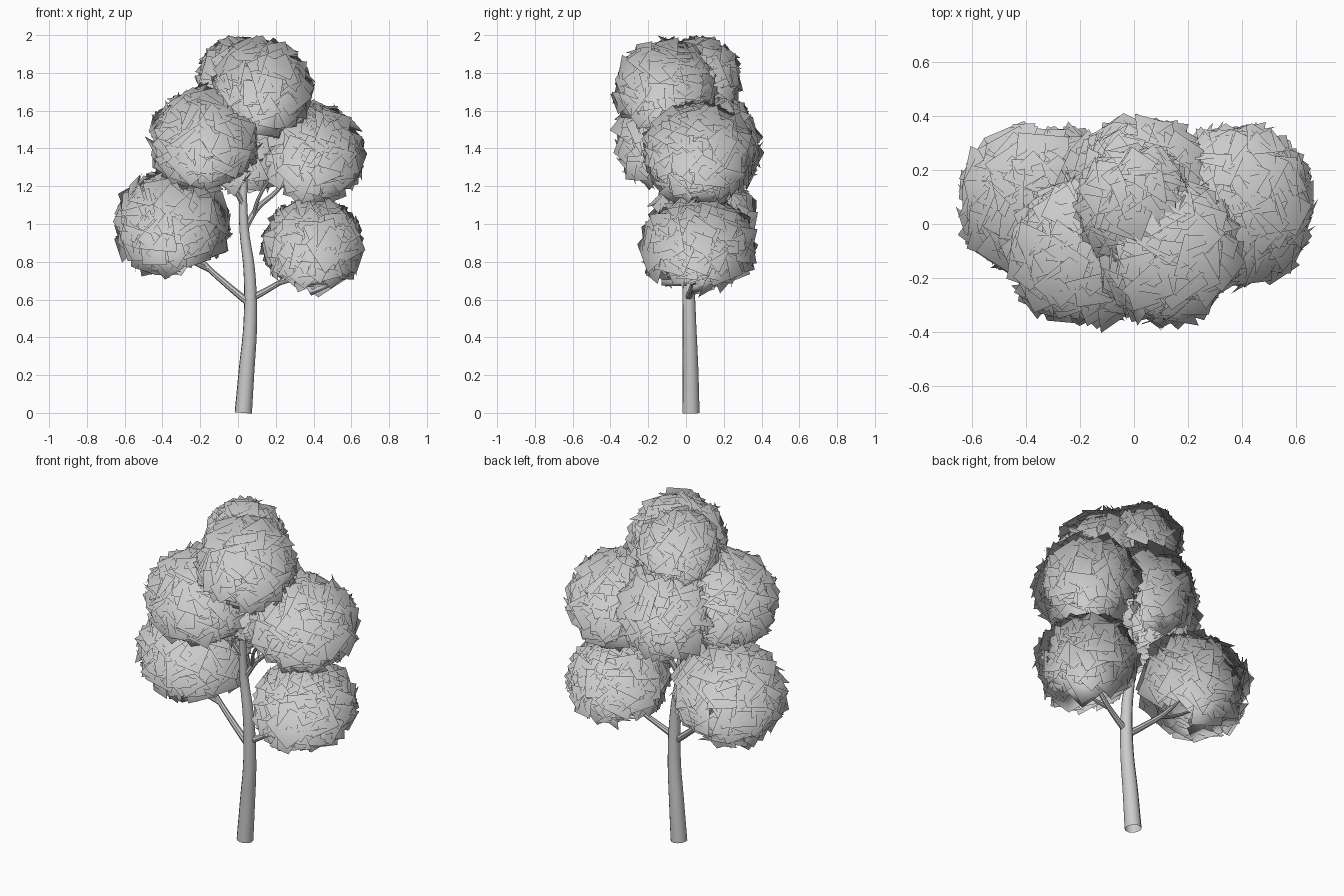
import bpy, bmesh, random
from mathutils import Vector

if "Cube" in bpy.data.objects:
    bpy.data.objects.remove(bpy.data.objects["Cube"])

random.seed(7)


def limb(name, pts, sides=2):
    """Tapered round limb along points (x, y, z, radius)."""
    cu = bpy.data.curves.new(name, 'CURVE')
    cu.dimensions = '3D'
    cu.bevel_depth = 1.0
    cu.bevel_resolution = sides
    cu.resolution_u = 5
    sp = cu.splines.new('BEZIER')
    sp.bezier_points.add(len(pts) - 1)
    for bp, (x, y, z, r) in zip(sp.bezier_points, pts):
        bp.co = (x, y, z)
        bp.radius = r
        bp.handle_left_type = bp.handle_right_type = 'AUTO'
    ob = bpy.data.objects.new(name, cu)
    bpy.context.collection.objects.link(ob)
    bpy.ops.object.select_all(action='DESELECT')
    ob.select_set(True)
    bpy.context.view_layer.objects.active = ob
    bpy.ops.object.convert(target='MESH')
    bpy.ops.object.shade_smooth_by_angle()


def leaf_clump(name, centre, radii, count=270):
    """Ball of overlapping leaf cards, softly shaded as one crown."""
    c, r = Vector(centre), Vector(radii)
    axis = Vector((c.x * 0.8, c.y * 0.5, 0.6)).normalized()
    bm = bmesh.new()
    made = 0
    while made < count:
        d = Vector([random.gauss(0, 1) for _ in range(3)]).normalized()
        if d.dot(axis) < -0.8:
            continue
        made += 1
        wobble = Vector([random.uniform(-1, 1) for _ in range(3)])
        n = (d + 0.5 * wobble).normalized()
        u = n.cross(Vector([random.gauss(0, 1) for _ in range(3)])).normalized()
        v = n.cross(u)
        h = random.uniform(0.065, 0.1)
        w = h * random.uniform(0.7, 1.0)
        p = d * random.uniform(0.87, 1.03)
        base = Vector((p.x * r.x, p.y * r.y, p.z * r.z))
        # Shrink a card towards the clump when it pokes out too far
        corners = [base + u * (a * h) + v * (b * w)
                   for a, b in ((-1, -1), (1, -1), (1, 1), (-1, 1))]
        far = max(Vector((q.x / r.x, q.y / r.y, q.z / r.z)).length for q in corners)
        k = min(1.0, 1.25 / far)
        bm.faces.new([bm.verts.new(c + q * k) for q in corners])
    for f in bm.faces:
        f.smooth = True
    me = bpy.data.meshes.new(name)
    bm.to_mesh(me)
    bm.free()
    # Normals fan out from below the clump so its foliage shades evenly
    root = c - Vector((0, 0, 0.2))
    me.normals_split_custom_set_from_vertices(
        [(vt.co - root).normalized() for vt in me.vertices])
    bpy.context.collection.objects.link(bpy.data.objects.new(name, me))


# Trunk
limb("trunk", [(0.028, 0.026, 0, 0.046), (0.045, 0.024, 0.22, 0.042),
               (0.065, 0.018, 0.48, 0.036), (0.06, 0.012, 0.75, 0.031),
               (0.032, 0.01, 0.98, 0.025), (0.03, 0.0, 1.2, 0.02),
               (0.06, -0.02, 1.45, 0.015), (0.09, -0.04, 1.7, 0.008)], 4)

# Branches
limbs = {
    "lower_left_branch": [(0.06, 0.01, 0.58, 0.02), (-0.06, 0.03, 0.68, 0.017),
                          (-0.17, 0.05, 0.78, 0.014), (-0.32, 0.07, 0.97, 0.008)],
    "lower_left_twig": [(-0.14, 0.05, 0.75, 0.012), (-0.26, 0.02, 0.81, 0.01),
                        (-0.4, 0.02, 0.9, 0.006)],
    "lower_right_branch": [(0.06, 0.01, 0.6, 0.019), (0.17, 0.03, 0.66, 0.015),
                           (0.26, 0.05, 0.72, 0.013), (0.38, 0.06, 0.87, 0.008)],
    "lower_right_twig": [(0.2, 0.035, 0.68, 0.011), (0.3, 0.02, 0.71, 0.009),
                         (0.42, 0.02, 0.76, 0.006)],
    "upper_right_branch": [(0.04, 0.01, 0.98, 0.017), (0.1, 0.03, 1.08, 0.015),
                           (0.2, 0.05, 1.17, 0.012), (0.35, 0.08, 1.35, 0.007)],
    "upper_right_twig": [(0.08, 0.02, 1.05, 0.011), (0.12, -0.02, 1.16, 0.009),
                         (0.22, -0.03, 1.3, 0.006)],
    "upper_left_branch": [(0.03, 0.0, 1.1, 0.015), (-0.05, -0.04, 1.24, 0.012),
                          (-0.16, -0.08, 1.45, 0.007)],
    "top_twig": [(0.05, -0.01, 1.4, 0.011), (0.0, 0.04, 1.55, 0.009),
                 (-0.02, 0.08, 1.7, 0.006)],
}
for name, pts in limbs.items():
    limb(name, pts)

# Foliage
leaf_clump("lower_left_foliage", (-0.35, 0.09, 1.0), (0.275, 0.25, 0.255))
leaf_clump("upper_left_foliage", (-0.17, -0.1, 1.445), (0.26, 0.25, 0.245))
leaf_clump("top_front_foliage", (0.13, -0.11, 1.72), (0.23, 0.235, 0.225), 210)
leaf_clump("top_back_foliage", (0.0, 0.07, 1.77), (0.185, 0.195, 0.19), 150)
leaf_clump("back_foliage", (0.03, 0.12, 1.41), (0.26, 0.24, 0.25))
leaf_clump("upper_right_foliage", (0.38, 0.07, 1.37), (0.255, 0.265, 0.235))
leaf_clump("lower_right_foliage", (0.395, 0.065, 0.885), (0.23, 0.27, 0.22))
